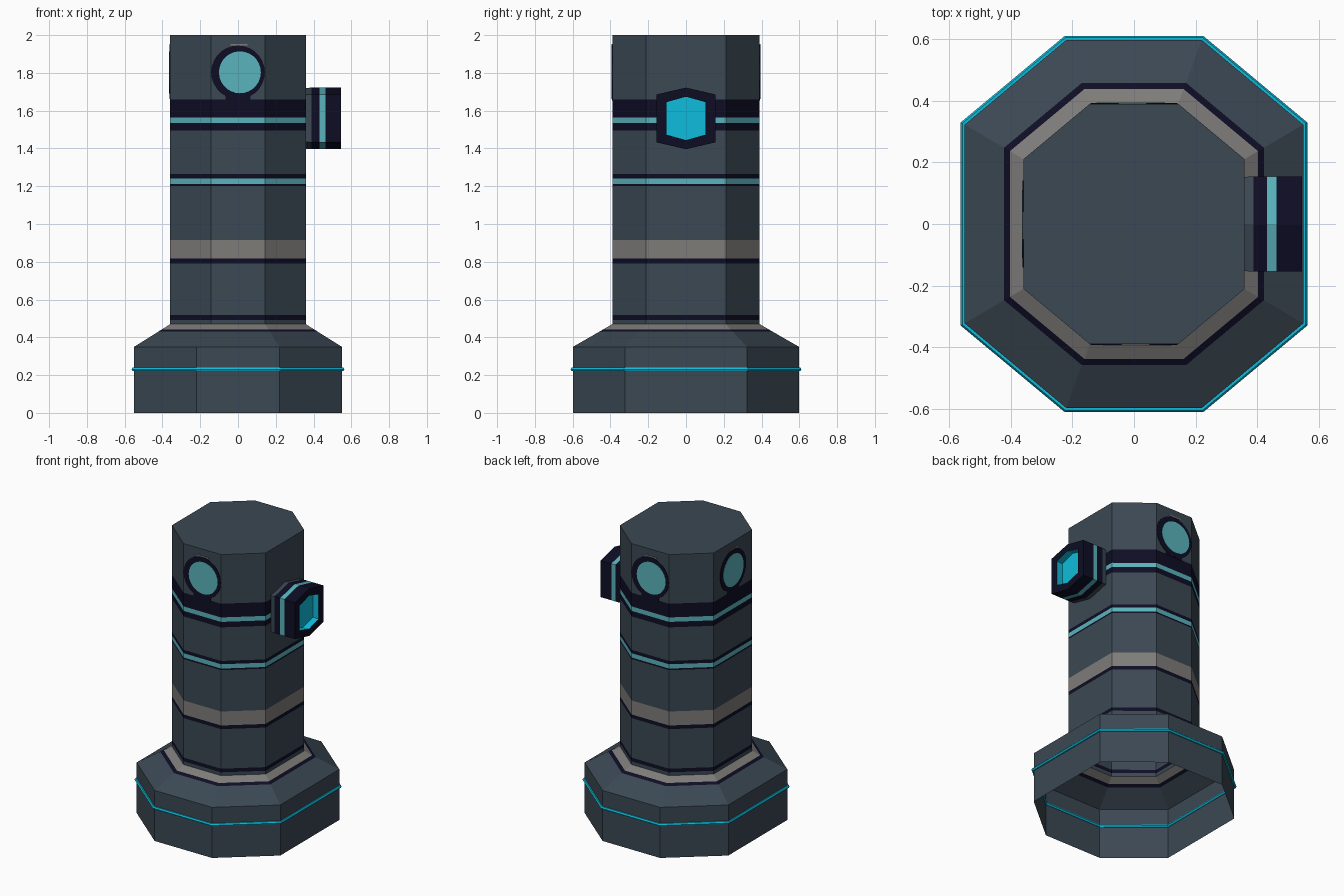
import bpy, bmesh, math
from mathutils import Vector

if "Cube" in bpy.data.objects:
    bpy.data.objects.remove(bpy.data.objects["Cube"])


def srgb(*c):
    return [((v / 255 + 0.055) / 1.055) ** 2.4 if v > 10 else v / 255 / 12.92 for v in c] + [1]


COLOURS = {
    "slate": srgb(59, 72, 83),
    "navy": srgb(14, 13, 37),
    "grey": srgb(126, 124, 121),
    "teal": srgb(90, 180, 188),
    "cyan": srgb(15, 188, 220),
}
NAMES = list(COLOURS)
MATS = []
for n, c in COLOURS.items():
    m = bpy.data.materials.new(n)
    m.diffuse_color = c
    m.use_nodes = True
    m.node_tree.nodes["Principled BSDF"].inputs["Base Color"].default_value = m.diffuse_color
    MATS.append(m)


def loft(name, rings, colours, cap_start=None, cap_end=None, closed=False, recalc=False):
    """Skin a list of point rings; colours[i] paints the strip above ring i."""
    bm = bmesh.new()
    vr = [[bm.verts.new(p) for p in r] for r in rings]
    n = len(rings[0])
    for k in range(len(rings) if closed else len(rings) - 1):
        a, b = vr[k], vr[(k + 1) % len(rings)]
        for i in range(n):
            j = (i + 1) % n
            f = bm.faces.new((a[i], a[j], b[j], b[i]))
            f.material_index = NAMES.index(colours[k])
    if cap_start:
        bm.faces.new(vr[0][::-1]).material_index = NAMES.index(cap_start)
    if cap_end:
        bm.faces.new(vr[-1]).material_index = NAMES.index(cap_end)
    if recalc:
        bmesh.ops.recalc_face_normals(bm, faces=bm.faces)
    me = bpy.data.meshes.new(name)
    bm.to_mesh(me)
    bm.free()
    for m in MATS:
        me.materials.append(m)
    ob = bpy.data.objects.new(name, me)
    bpy.context.collection.objects.link(ob)
    return ob


def octagon(hx, z, grow=0.0):
    """Stretched octagon, slightly deeper (y) than wide (x)."""
    x, y = hx + grow, hx * 1.087 + grow
    a, b = x * 0.4, y * 0.54
    return [(x, -b, z), (x, b, z), (a, y, z), (-a, y, z),
            (-x, b, z), (-x, -b, z), (-a, -y, z), (a, -y, z)]


# Tower: one open-bottomed shell, (half width, height, colour of strip above)
W = 0.359
profile = [
    (0.55, 0.0, "slate"), (0.55, 0.35, "slate"), (0.422, 0.43, "navy"),
    (0.403, 0.442, "grey"), (W, 0.47, "slate"), (W, 0.493, "navy"),
    (W, 0.518, "slate"), (W, 0.792, "navy"), (W, 0.817, "grey"),
    (W, 0.914, "slate"), (W, 1.20, "navy"), (W, 1.211, "teal"),
    (W, 1.241, "navy"), (W, 1.264, "slate"), (W, 1.496, "navy"),
    (W, 1.534, "teal"), (W, 1.565, "navy"), (W, 1.66, "slate"), (W, 2.0, None),
]
loft("tower_body", [octagon(h, z) for h, z, c in profile], [c for h, z, c in profile],
     cap_end="slate")

# Glowing trim ring around the base
r = 0.011
loft("base_trim_ring",
     [octagon(0.55, 0.231 + r * math.sin(t), 0.002 + r * math.cos(t))
      for t in (i * math.pi / 3 for i in range(6))],
     ["cyan"] * 6, closed=True, recalc=True)


# Round windows painted on the front, back and left faces
def plate(name, pts, normal, dist, thick, colour):
    nrm = Vector(normal)
    side = Vector((0, 0, 1)).cross(nrm)
    rings = [[side * u + Vector((0, 0, v)) + nrm * d for u, v in pts]
             for d in (dist - 0.002, dist + thick)]
    loft(name, rings, [colour], colour, colour, recalc=True)


def circle(cu, cv, rad, n=28):
    return [(cu + rad * math.cos(2 * math.pi * i / n), cv + rad * math.sin(2 * math.pi * i / n))
            for i in range(n)]


def rect(u0, u1, v0, v1):
    return [(u0, v0), (u1, v0), (u1, v1), (u0, v1)]


for label, nrm, dist, cu in (("front", (0, -1, 0), W * 1.087, 0.01),
                             ("back", (0, 1, 0), W * 1.087, 0.01),
                             ("left", (-1, 0, 0), W, 0.0)):
    plate(label + "_window_stem", rect(-0.065, 0.065, 1.655, 1.70), nrm, dist, 0.002, "navy")
    plate(label + "_window_frame", circle(0.0, 1.803, 0.142), nrm, dist, 0.003, "navy")
    plate(label + "_window_glass", circle(cu, 1.803, 0.111), nrm, dist, 0.005, "teal")
    plate(label + "_window_glint", rect(-0.04, 0.05, 1.945, 1.953), nrm, dist, 0.003, "grey")


# Hexagonal lamp housing on the right side with a recessed glowing lens
def hexagon(x, w, side_h, tip_h):
    c = 1.559
    return [(x, 0, c - tip_h), (x, w, c - side_h), (x, w, c + side_h),
            (x, 0, c + tip_h), (x, -w, c + side_h), (x, -w, c - side_h)]


outer = (0.155, 0.127, 0.163)
inner = (0.104, 0.086, 0.115)
loft("side_lamp",
     [hexagon(0.35, 0.152, 0.124, 0.160), hexagon(0.388, *outer), hexagon(0.432, *outer),
      hexagon(0.463, *outer), hexagon(0.545, *outer), hexagon(0.545, *inner),
      hexagon(0.50, *inner)],
     ["slate", "navy", "teal", "navy", "navy", "cyan"], "slate", "cyan", recalc=True)
